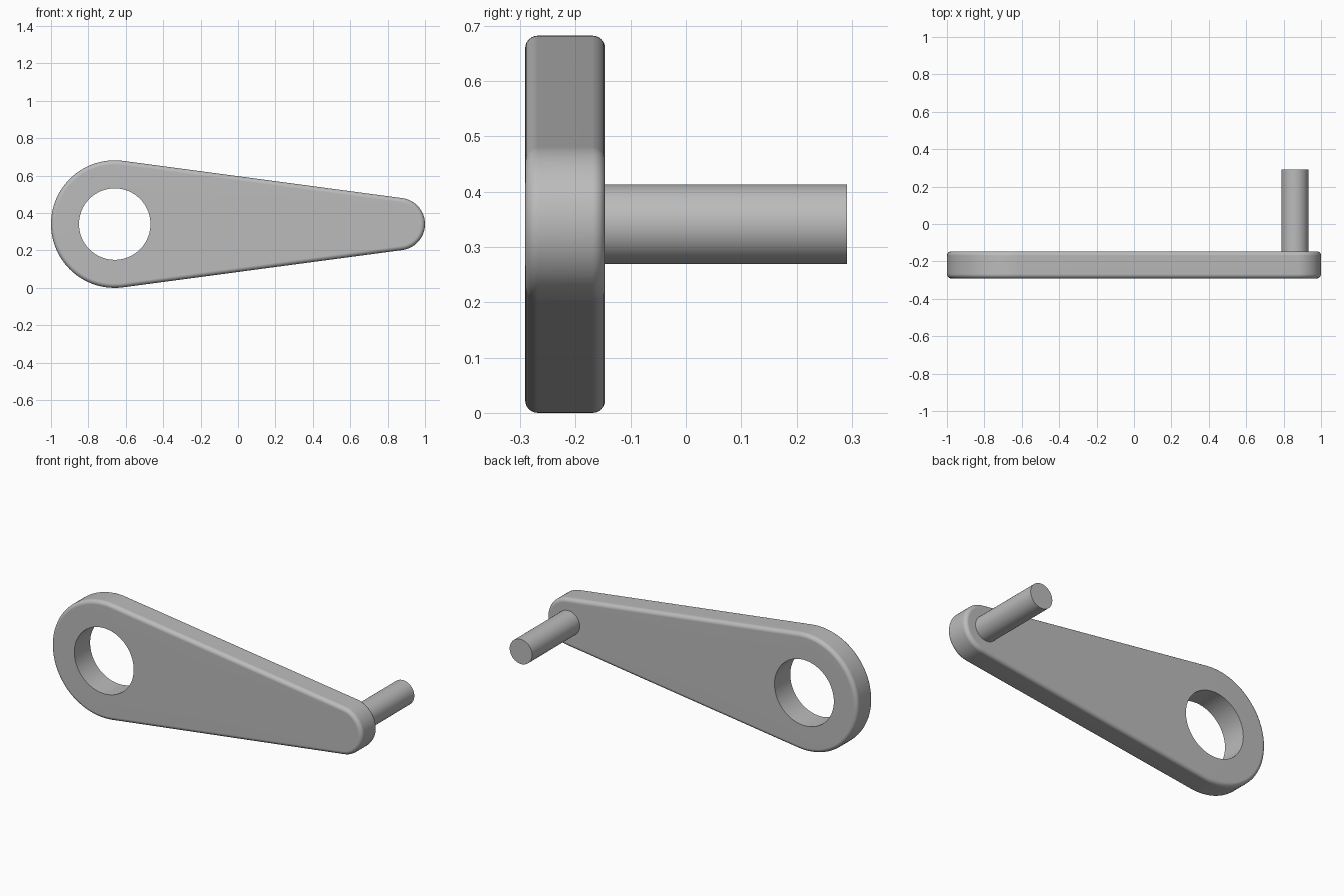
import bpy, bmesh
from math import sin, cos, pi, asin, radians

cube = bpy.data.objects.get("Cube")
if cube:
    bpy.data.objects.remove(cube, do_unlink=True)

# Main dimensions
MID_Z = 0.341
BIG_X, BIG_R = -0.659, 0.341
TIP_X, TIP_R = 0.86, 0.14
HOLE_R = 0.191
FRONT, BACK = -0.291, -0.146
ROUND = 0.023
PIN_R, PIN_END = 0.072, 0.291

grey = bpy.data.materials.new("plain_grey")
grey.use_nodes = True
colour = (0.5, 0.5, 0.5, 1)
grey.diffuse_color = colour
grey.node_tree.nodes["Principled BSDF"].inputs["Base Color"].default_value = colour


def finish(name, bm):
    """Turn a bmesh into a smooth-shaded object with sharp creases kept."""
    bmesh.ops.recalc_face_normals(bm, faces=bm.faces)
    mesh = bpy.data.meshes.new(name)
    bm.to_mesh(mesh)
    bm.free()
    mesh.materials.append(grey)
    obj = bpy.data.objects.new(name, mesh)
    bpy.context.collection.objects.link(obj)
    bpy.ops.object.select_all(action='DESELECT')
    obj.select_set(True)
    bpy.context.view_layer.objects.active = obj
    bpy.ops.object.shade_smooth_by_angle(angle=radians(35))
    weighted = obj.modifiers.new("flat_caps", 'WEIGHTED_NORMAL')
    weighted.keep_sharp = True
    return obj


# Lever arm: outline of two arcs joined by tangent lines, as (angle, on_tip)
tangent = pi / 2 - asin((BIG_R - TIP_R) / (TIP_X - BIG_X))
STEPS = 48
outline = [(-tangent + 2 * tangent * i / STEPS, True) for i in range(STEPS + 1)]
outline += [(tangent + 2 * (pi - tangent) * i / STEPS, False) for i in range(STEPS + 1)]

bm = bmesh.new()


def outer_loop(y, inset):
    loop = []
    for a, on_tip in outline:
        x, r = (TIP_X, TIP_R - inset) if on_tip else (BIG_X, BIG_R - inset)
        loop.append(bm.verts.new((x + r * cos(a), y, MID_Z + r * sin(a))))
    return loop


def hole_loop(y):
    return [bm.verts.new((BIG_X + HOLE_R * cos(a), y, MID_Z + HOLE_R * sin(a)))
            for a, _ in outline]


# Rounded rim section, front to back, then closed through the hole
SEGS = 6
loops = [hole_loop(FRONT)]
for start, sign in ((FRONT + ROUND, -1), (BACK - ROUND, 1)):
    for i in range(SEGS + 1):
        t = pi / 2 * (i if sign < 0 else SEGS - i) / SEGS
        loops.append(outer_loop(start + sign * ROUND * cos(t), ROUND * (1 - sin(t))))
loops.append(hole_loop(BACK))

count = len(outline)
for k, loop in enumerate(loops):
    after = loops[(k + 1) % len(loops)]
    for i in range(count):
        j = (i + 1) % count
        bm.faces.new((loop[i], loop[j], after[j], after[i]))
bmesh.ops.remove_doubles(bm, verts=bm.verts, dist=0.0001)
finish("lever_arm", bm)

# Handle pin standing out of the back of the tip
bm = bmesh.new()
root = BACK - 0.02
bmesh.ops.create_cone(bm, cap_ends=True, segments=64, radius1=PIN_R,
                      radius2=PIN_R, depth=PIN_END - root)
for v in bm.verts:
    x, y, z = v.co
    v.co = (TIP_X + x, (root + PIN_END) / 2 + z, MID_Z + y)
finish("handle_pin", bm)
